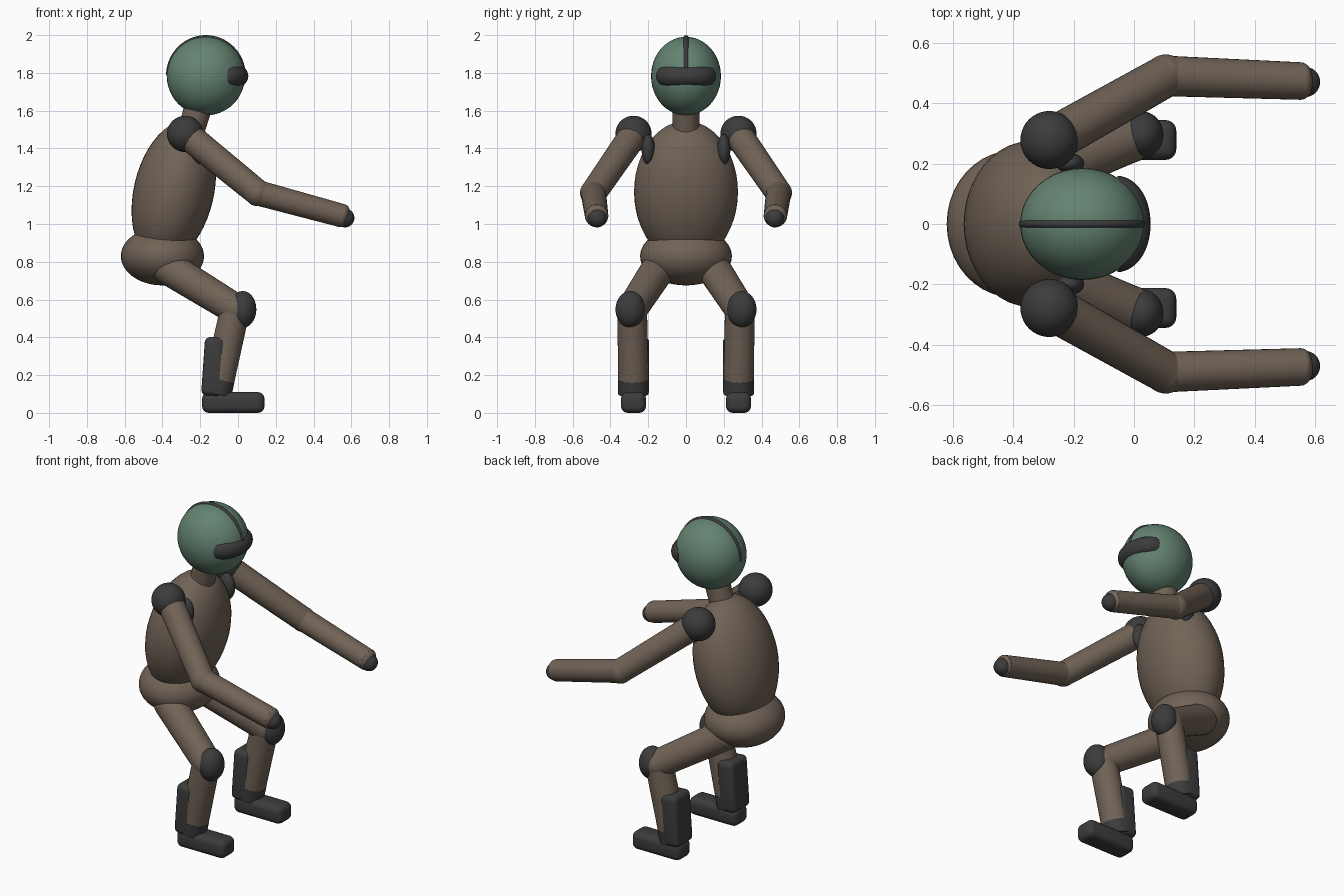
import bpy
import math
from mathutils import Vector

if "Cube" in bpy.data.objects:
    bpy.data.objects.remove(bpy.data.objects["Cube"])


def material(name, rgb):
    m = bpy.data.materials.new(name)
    m.diffuse_color = (*rgb, 1)
    m.use_nodes = True
    m.node_tree.nodes["Principled BSDF"].inputs["Base Color"].default_value = m.diffuse_color
    return m


BROWN = material("brown_cloth", (0.165, 0.125, 0.094))
GREEN = material("green_helmet", (0.125, 0.225, 0.165))
DARK = material("charcoal_gear", (0.045, 0.045, 0.047))


def finish(name, mat):
    ob = bpy.context.object
    ob.name = name
    ob.data.materials.append(mat)
    bpy.ops.object.shade_smooth_by_angle(angle=math.radians(40))
    return ob


def ball(name, loc, radii, mat, tilt=0):
    """Ellipsoid, optionally leaning forward about y."""
    bpy.ops.mesh.primitive_uv_sphere_add(segments=40, ring_count=24, location=loc,
                                         rotation=(0, tilt, 0))
    ob = bpy.context.object
    ob.scale = radii if isinstance(radii, tuple) else (radii,) * 3
    bpy.ops.object.transform_apply(location=False, rotation=True, scale=True)
    return finish(name, mat)


def limb(name, a, b, r1, r2, mat):
    """Tapered round segment between two points."""
    a, b = Vector(a), Vector(b)
    d = b - a
    bpy.ops.mesh.primitive_cone_add(vertices=32, radius1=r1, radius2=r2, depth=d.length,
                                    location=(a + b) / 2,
                                    rotation=d.to_track_quat('Z', 'Y').to_euler())
    return finish(name, mat)


def block(name, loc, size, bevel, mat, tilt=0):
    """Box with well rounded edges."""
    bpy.ops.mesh.primitive_cube_add(size=1, location=loc, rotation=(0, tilt, 0))
    ob = bpy.context.object
    ob.scale = size
    bpy.ops.object.transform_apply(location=False, rotation=False, scale=True)
    mod = ob.modifiers.new("round", 'BEVEL')
    mod.width, mod.segments = bevel, 5
    bpy.ops.object.modifier_apply(modifier=mod.name)
    return finish(name, mat)


def tube(name, points, radius, mat):
    """Round tube along a path, turned into a mesh."""
    cu = bpy.data.curves.new(name, 'CURVE')
    cu.dimensions = '3D'
    cu.bevel_depth, cu.bevel_resolution, cu.use_fill_caps = radius, 6, True
    sp = cu.splines.new('POLY')
    sp.points.add(len(points) - 1)
    for p, co in zip(sp.points, points):
        p.co = (*co, 1)
    ob = bpy.data.objects.new(name, cu)
    bpy.context.collection.objects.link(ob)
    bpy.ops.object.select_all(action='DESELECT')
    ob.select_set(True)
    bpy.context.view_layer.objects.active = ob
    bpy.ops.object.convert(target='MESH')
    return finish(name, mat)


# Body
ball("torso", (-0.34, 0, 1.17), (0.212, 0.275, 0.382), BROWN, math.radians(13))
ball("pelvis", (-0.40, 0, 0.83), (0.22, 0.243, 0.155), BROWN)
limb("neck", (-0.245, 0, 1.50), (-0.20, 0, 1.66), 0.07, 0.075, BROWN)

# Head with visor and crest
ball("helmet", (-0.17, 0, 1.783), (0.207, 0.185, 0.208), GREEN)
arc = [math.pi * i / 32 for i in range(33)]
tube("visor", [(-0.06 + 0.0575 * math.sin(t), 0.1025 * math.cos(t), 1.783) for t in arc],
     0.0575, DARK)
tube("helmet_crest", [(-0.17 + 0.198 * math.cos(t), 0, 1.785 + 0.202 * math.sin(t))
                      for t in arc], 0.013, DARK)

for s, side in ((-1, "right"), (1, "left")):
    # Arm
    shoulder, elbow = (-0.25, s * 0.29, 1.455), (0.105, s * 0.49, 1.165)
    wrist = (0.555, s * 0.473, 1.043)
    ball(side + "_shoulder_pad", (-0.28, s * 0.278, 1.477), 0.096, DARK)
    ball(side + "_chest_patch", (-0.215, s * 0.20, 1.395), (0.05, 0.035, 0.08), DARK)
    limb(side + "_upper_arm", shoulder, elbow, 0.075, 0.07, BROWN)
    ball(side + "_elbow", elbow, 0.071, BROWN)
    limb(side + "_forearm", elbow, wrist, 0.067, 0.062, BROWN)
    ball(side + "_wrist", wrist, (0.035, 0.061, 0.061), BROWN, math.radians(15))
    ball(side + "_hand", (0.566, s * 0.47, 1.032), 0.05, DARK)

    # Leg
    hip, knee = (-0.365, s * 0.145, 0.765), (-0.015, s * 0.285, 0.55)
    ankle = (-0.115, s * 0.278, 0.10)
    mid = Vector(knee).lerp(Vector(ankle), 0.83)
    ball(side + "_hip", hip, 0.09, BROWN)
    limb(side + "_thigh", hip, knee, 0.09, 0.082, BROWN)
    ball(side + "_knee", knee, 0.083, BROWN)
    ball(side + "_knee_pad", (0.025, s * 0.295, 0.548), (0.072, 0.078, 0.097), DARK)
    limb(side + "_shin", knee, mid, 0.079, 0.08, BROWN)
    limb(side + "_boot_ankle", mid, ankle, 0.081, 0.081, DARK)
    block(side + "_boot_shaft", (-0.13, s * 0.278, 0.245), (0.11, 0.166, 0.31), 0.03,
          DARK, math.radians(4))
    block(side + "_foot", (-0.025, s * 0.278, 0.055), (0.33, 0.132, 0.11), 0.036, DARK)
